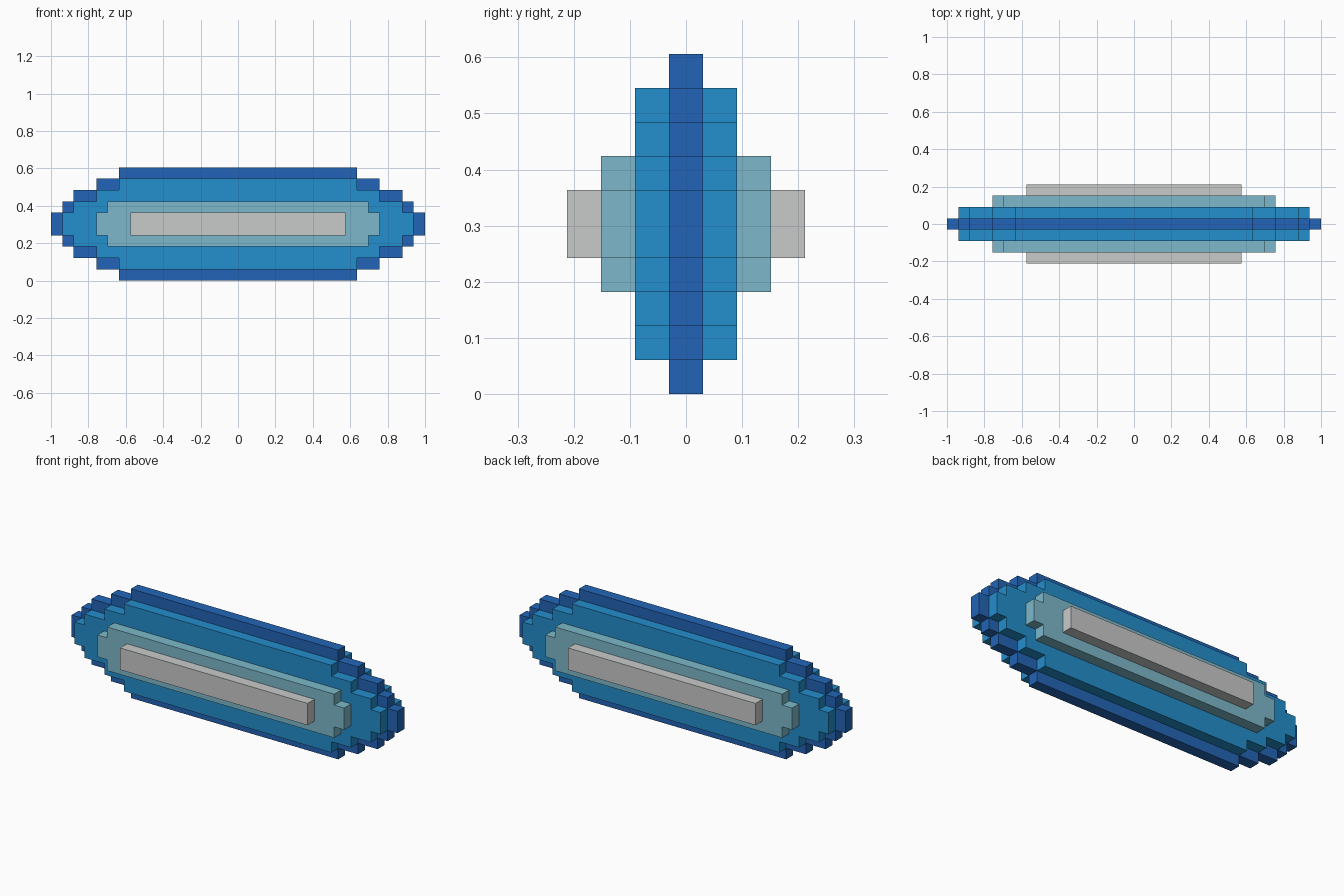
import bpy, bmesh

if "Cube" in bpy.data.objects:
    bpy.data.objects.remove(bpy.data.objects["Cube"])

U = 2 / 33          # one block
MID = 5 * U         # height of the centre line


def material(name, rgb):
    m = bpy.data.materials.new(name)
    lin = [((c / 255 + 0.055) / 1.055) ** 2.4 for c in rgb]
    m.diffuse_color = (*lin, 1)
    m.use_nodes = True
    m.node_tree.nodes["Principled BSDF"].inputs["Base Color"].default_value = m.diffuse_color
    return m


def stepped_plate(name, half_depth, steps, mat):
    """Stepped outline extruded along y; steps = (half width, half height) in blocks,
    from the widest step to the tallest one."""
    quarter, low = [], 0
    for w, h in steps:
        if low:
            quarter.append((w, low))
        quarter.append((w, h))
        low = h
    right = [(x, -z) for x, z in reversed(quarter)] + quarter
    outline = right + [(-x, z) for x, z in reversed(right)]

    bm = bmesh.new()
    face = bm.faces.new([bm.verts.new((x * U, -half_depth * U, MID + z * U))
                         for x, z in outline])
    ext = bmesh.ops.extrude_face_region(bm, geom=[face], use_keep_orig=True)
    verts = [g for g in ext["geom"] if isinstance(g, bmesh.types.BMVert)]
    bmesh.ops.translate(bm, verts=verts, vec=(0, 2 * half_depth * U, 0))
    bmesh.ops.recalc_face_normals(bm, faces=bm.faces)
    mesh = bpy.data.meshes.new(name)
    bm.to_mesh(mesh)
    bm.free()
    mesh.materials.append(mat)
    obj = bpy.data.objects.new(name, mesh)
    bpy.context.collection.objects.link(obj)


# Nested plates, from the thin wide core to the deep narrow ridge
stepped_plate("core_plate", 0.5,
              [(16.5, 1), (15.5, 2), (14.5, 3), (12.5, 4), (10.5, 5)],
              material("deep blue", (34, 101, 183)))
stepped_plate("middle_plate", 1.5,
              [(15.5, 1), (14.5, 2), (12.5, 3), (10.5, 4)],
              material("bright blue", (35, 142, 204)))
stepped_plate("inner_plate", 2.5,
              [(12.5, 1), (11.5, 2)],
              material("pale teal", (125, 185, 203)))
stepped_plate("centre_ridge", 3.5,
              [(9.5, 1)],
              material("light grey", (201, 202, 202)))
